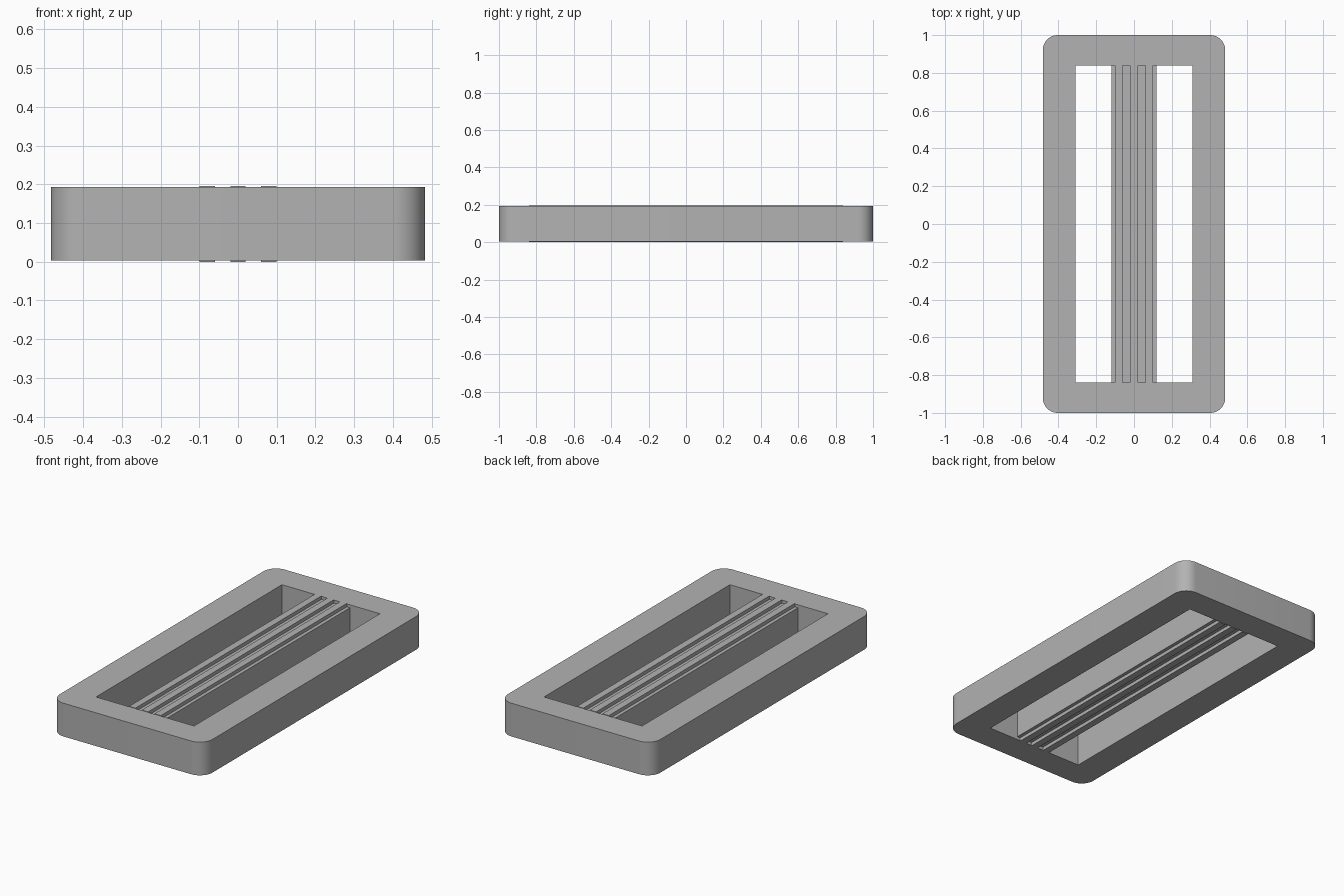
import bpy, bmesh
from math import pi, cos, sin

cube = bpy.data.objects.get("Cube")
if cube:
    bpy.data.objects.remove(cube)

grey = bpy.data.materials.new("plain_grey")
grey.use_nodes = True
grey.diffuse_color = (0.45, 0.45, 0.45, 1)
grey.node_tree.nodes["Principled BSDF"].inputs["Base Color"].default_value = grey.diffuse_color


def finish(name, bm):
    bmesh.ops.recalc_face_normals(bm, faces=bm.faces)
    mesh = bpy.data.meshes.new(name)
    bm.to_mesh(mesh)
    bm.free()
    mesh.materials.append(grey)
    obj = bpy.data.objects.new(name, mesh)
    bpy.context.collection.objects.link(obj)
    return obj


def box(name, x, half_x, half_y, z0, z1):
    bm = bmesh.new()
    bmesh.ops.create_cube(bm, size=1)
    for v in bm.verts:
        v.co = (x + v.co.x * 2 * half_x, v.co.y * 2 * half_y, z0 + (v.co.z + 0.5) * (z1 - z0))
    return finish(name, bm)


MID = 0.098               # mid height
W, L, R = 0.483, 1.0, 0.08
IN_X, IN_Y = 0.31, 0.84   # opening half size

# Frame: rounded rectangle extruded upward, with a rectangular opening
bm = bmesh.new()
outline = []
STEPS = 12
for k, (sx, sy) in enumerate([(1, 1), (-1, 1), (-1, -1), (1, -1)]):
    for i in range(STEPS + 1):
        a = (k + i / STEPS) * pi / 2
        outline.append(bm.verts.new((sx * (W - R) + R * cos(a), sy * (L - R) + R * sin(a), 0.003)))
base = bm.faces.new(outline)
top = bmesh.ops.extrude_face_region(bm, geom=[base])["geom"]
bmesh.ops.translate(bm, vec=(0, 0, 0.19), verts=[g for g in top if isinstance(g, bmesh.types.BMVert)])
frame = finish("frame", bm)

opening = box("opening_cutter", 0, IN_X, IN_Y, -0.1, 0.3)
cut = frame.modifiers.new("opening", "BOOLEAN")
cut.object = opening
cut.solver = "EXACT"
bpy.context.view_layer.objects.active = frame
frame.select_set(True)
bpy.ops.object.modifier_apply(modifier=cut.name)
bpy.data.objects.remove(opening)
bpy.ops.object.shade_smooth_by_angle()

# Centre bar with three raised ribs on its top and bottom
CORE = 0.078
box("centre_bar", 0, 0.12, IN_Y, MID - CORE, MID + CORE)
for i, x in enumerate((-0.08, 0, 0.08)):
    box(f"top_rib_{i + 1}", x, 0.02, IN_Y, MID + CORE, 2 * MID)
    box(f"bottom_rib_{i + 1}", x, 0.02, IN_Y, 0, MID - CORE)
